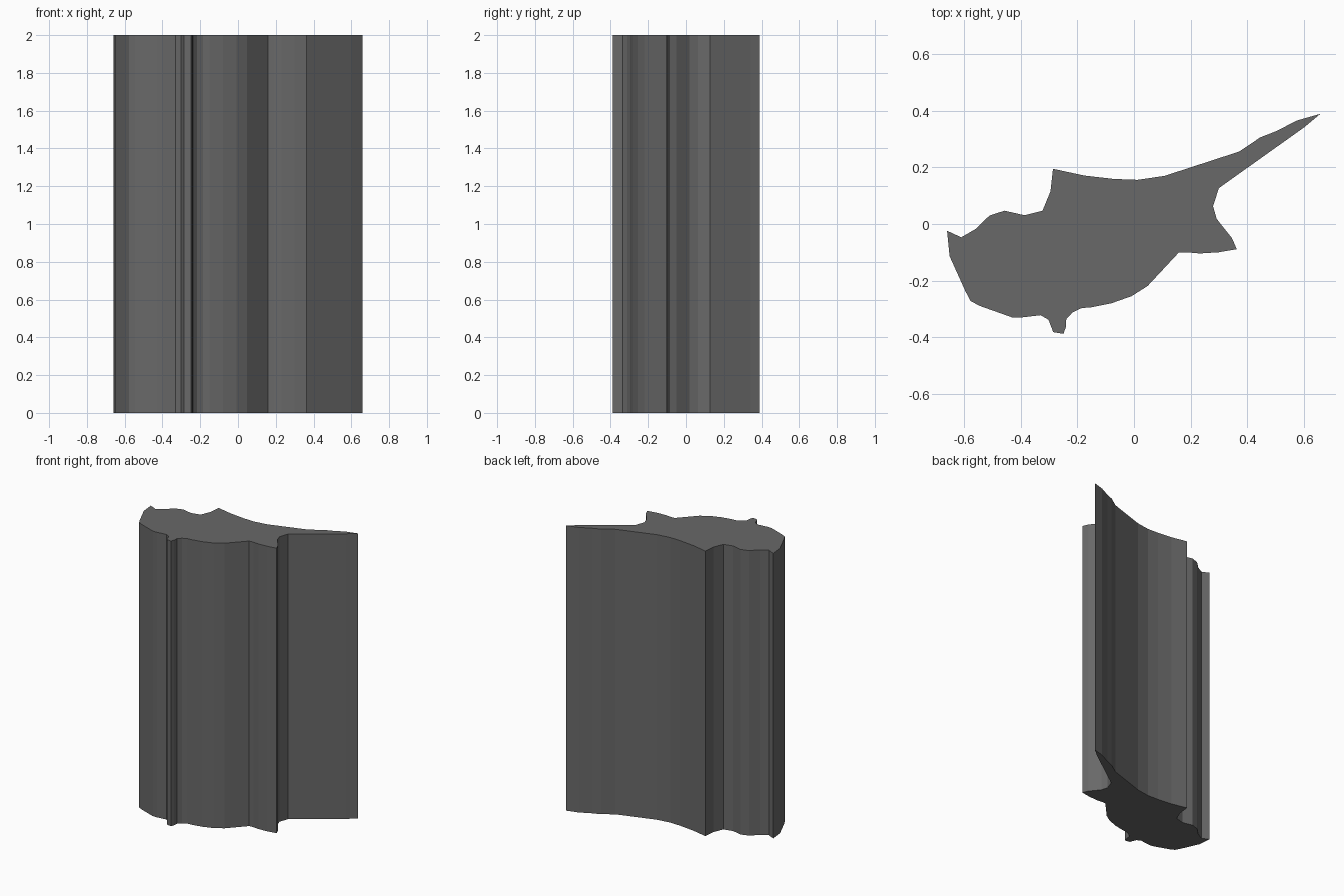
import bpy, bmesh

HEIGHT = 2.0

# Outline of the extruded block, seen from above
outline = [
    # west tip and north-west edge
    (-0.66, -0.024), (-0.61, -0.047), (-0.56, -0.018), (-0.51, 0.03),
    (-0.457, 0.047), (-0.387, 0.031), (-0.323, 0.047), (-0.295, 0.115),
    # long north edge up to the spike
    (-0.286, 0.195), (-0.175, 0.171), (-0.07, 0.159), (0.013, 0.156),
    (0.108, 0.17), (0.372, 0.256), (0.446, 0.306), (0.5, 0.327),
    (0.577, 0.366), (0.658, 0.389), (0.602, 0.342),
    # east bay and corner
    (0.3, 0.127), (0.279, 0.063), (0.292, 0.018), (0.346, -0.05),
    (0.363, -0.089), (0.298, -0.1), (0.231, -0.104), (0.19, -0.1),
    # south edge with small foot
    (0.158, -0.101), (0.048, -0.219), (-0.009, -0.255), (-0.08, -0.28),
    (-0.15, -0.294), (-0.185, -0.297), (-0.217, -0.312), (-0.239, -0.336),
    (-0.241, -0.365), (-0.249, -0.388), (-0.285, -0.382), (-0.302, -0.338),
    (-0.33, -0.322), (-0.397, -0.33), (-0.43, -0.33),
    # south-west side
    (-0.545, -0.289), (-0.577, -0.272), (-0.595, -0.238), (-0.651, -0.114),
]

# Fill the outline and extrude it straight up
bm = bmesh.new()
base = bm.faces.new([bm.verts.new((x, y, 0)) for x, y in outline])
result = bmesh.ops.extrude_face_region(bm, geom=[base], use_keep_orig=True)
top_verts = [v for v in result["geom"] if isinstance(v, bmesh.types.BMVert)]
bmesh.ops.translate(bm, verts=top_verts, vec=(0, 0, HEIGHT))
bmesh.ops.recalc_face_normals(bm, faces=bm.faces)

mesh = bpy.data.meshes.new("island_block")
bm.to_mesh(mesh)
bm.free()
block = bpy.data.objects.new("island_block", mesh)
bpy.context.collection.objects.link(block)

# Dark grey surface
dark = bpy.data.materials.new("dark_grey")
dark.diffuse_color = (0.14, 0.14, 0.14, 1)
mesh.materials.append(dark)
